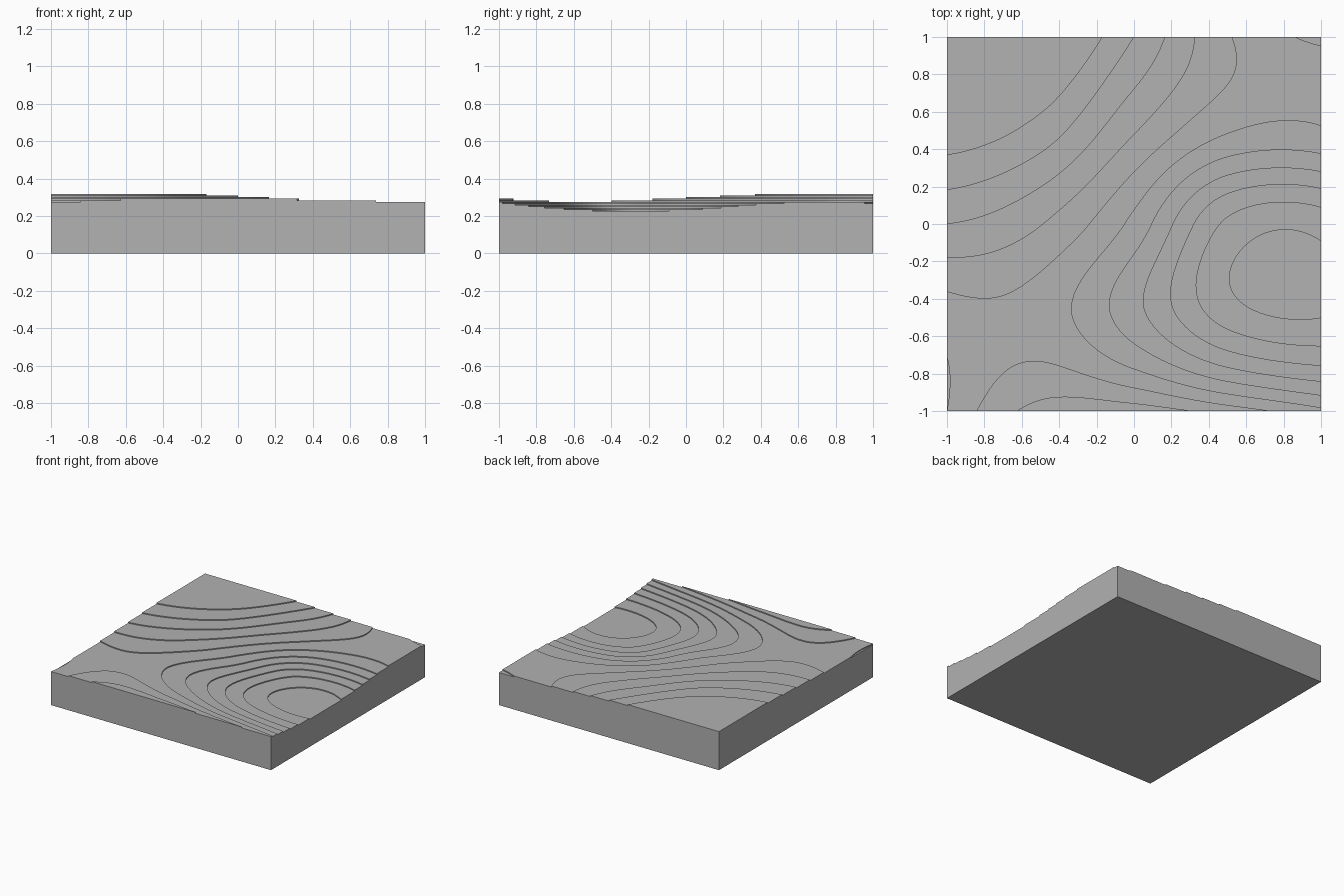
import bpy
import bmesh
import math

cube = bpy.data.objects.get("Cube")
if cube:
    bpy.data.objects.remove(cube, do_unlink=True)

CELLS = 80          # resolution of the smooth land before terracing
LOW, STEP = 0.2265, 0.0082
TOP_LEVEL = 11

# Control heights in terrace levels: rows front to back, columns left to right
LAND = [
    [6.0, 8.4, 8.55, 7.57, 6.3],
    [6.45, 6.55, 4.4, 1.6, 1.0],
    [9.0, 8.05, 5.7, 1.8, 1.4],
    [11.55, 10.6, 8.1, 6.1, 5.9],
    [12.4, 12.6, 10.0, 7.1, 5.8],
]


def spline(p, s):
    """Smooth curve through evenly spaced values, s from -1 to 1."""
    p = [3 * (p[0] - p[1]) + p[2]] + p + [3 * (p[-1] - p[-2]) + p[-3]]
    u = (s + 1) * 2
    i = min(max(int(u), 0), 3)
    t = u - i
    a, b, c, d = p[i:i + 4]
    return b + t * ((c - a) + t * ((2 * a - 5 * b + 4 * c - d)
                                   + t * (3 * (b - c) + d - a))) / 2


def land_height(x, y):
    return spline([spline(row, x) for row in LAND], y)


# Smooth land, cut along every contour line
land = bmesh.new()
bmesh.ops.create_grid(land, x_segments=CELLS, y_segments=CELLS, size=1)
for v in land.verts:
    v.co.z = land_height(v.co.x, v.co.y)
for level in range(1, TOP_LEVEL + 1):
    bmesh.ops.bisect_plane(
        land, geom=land.verts[:] + land.edges[:] + land.faces[:], dist=1e-5,
        plane_co=(0, 0, level), plane_no=(0, 0, 1))
land.verts.index_update()

# Flat terraces joined by upright risers
block = bmesh.new()
made = {}


def corner(v, level):
    """Vertex of the block above v; level None is the ground."""
    key = (v.index, level)
    if key not in made:
        z = 0 if level is None else LOW + STEP * level
        made[key] = block.verts.new((v.co.x, v.co.y, z))
    return made[key]


def wall(edge, upper, lower):
    a, b = edge.verts
    block.faces.new([corner(a, upper), corner(b, upper),
                     corner(b, lower), corner(a, lower)])


def terrace(face):
    z = face.calc_center_median().z
    return min(max(math.floor(z), 0), TOP_LEVEL)


for f in land.faces:
    block.faces.new([corner(v, terrace(f)) for v in f.verts])
    block.faces.new([corner(v, None) for v in f.verts])
for e in land.edges:
    levels = sorted(terrace(f) for f in e.link_faces)
    if len(levels) == 1:
        wall(e, levels[0], None)
    elif levels[0] != levels[1]:
        wall(e, levels[1], levels[0])
land.free()
bmesh.ops.recalc_face_normals(block, faces=block.faces[:])

mesh = bpy.data.meshes.new("terraced_land")
block.to_mesh(mesh)
block.free()
obj = bpy.data.objects.new("terraced_land", mesh)
bpy.context.collection.objects.link(obj)

# Plain grey finish
grey = bpy.data.materials.new("plain grey")
grey.use_nodes = True
color = (0.445, 0.445, 0.445, 1)
grey.diffuse_color = color
grey.node_tree.nodes["Principled BSDF"].inputs["Base Color"].default_value = color
mesh.materials.append(grey)
